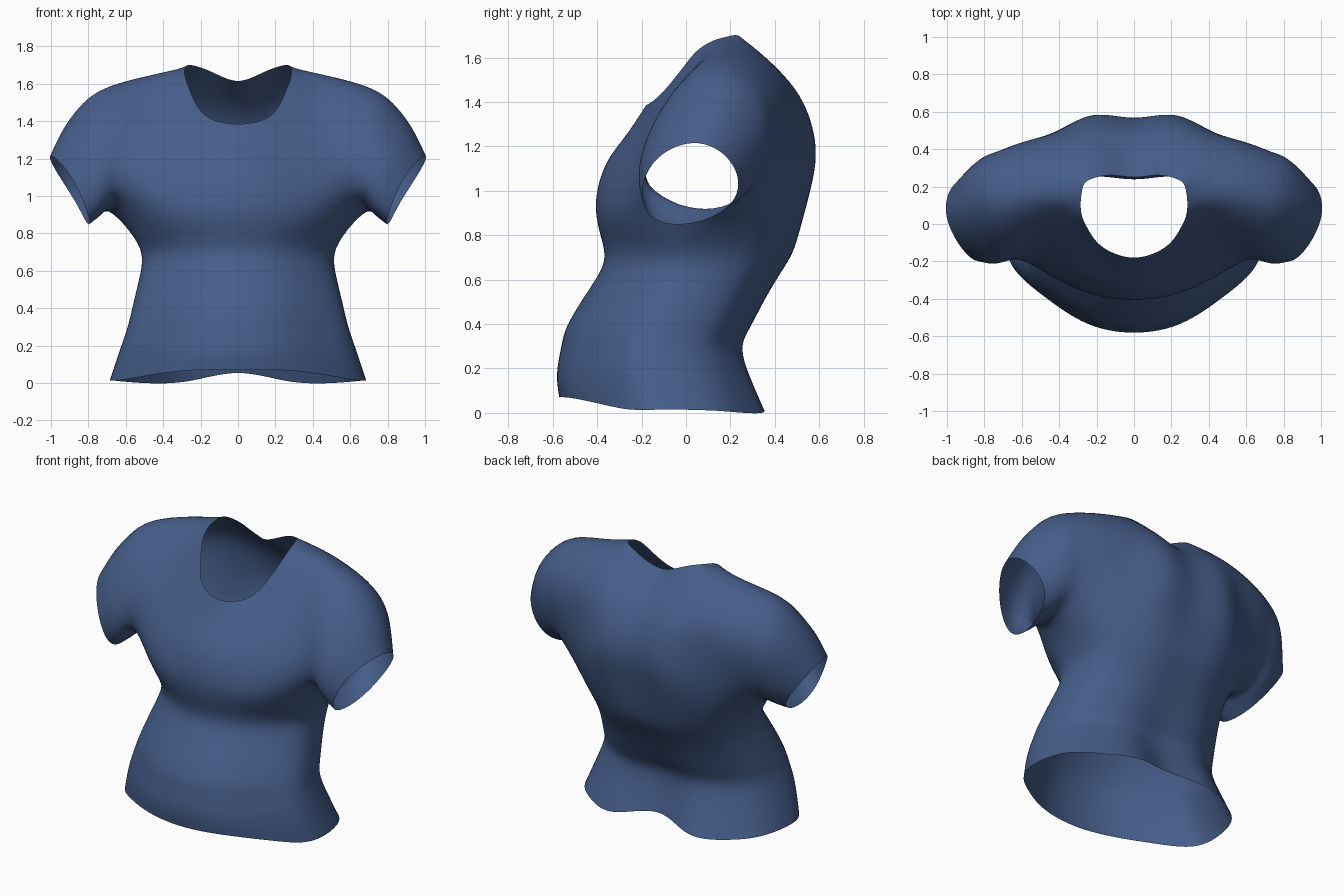
import bpy
import bmesh
from math import sin, cos, pi
from mathutils import Vector

cube = bpy.data.objects.get("Cube")
if cube:
    bpy.data.objects.remove(cube, do_unlink=True)

# Yoke rings for one half, running centre front -> shoulder -> centre back
neck_ring = [(0, -.18, 1.385), (.11, -.155, 1.4), (.2, -.095, 1.455), (.255, -.01, 1.56),
             (.28, .05, 1.63), (.285, .12, 1.675), (.275, .19, 1.695), (.25, .23, 1.7),
             (.18, .255, 1.68), (.1, .26, 1.645), (0, .25, 1.615)]
collar_ring = [(0, -.27, 1.25), (.16, -.25, 1.25), (.3, -.18, 1.3), (.4, -.07, 1.42),
               (.45, .03, 1.54), (.48, .14, 1.635), (.47, .28, 1.62), (.42, .39, 1.55),
               (.31, .46, 1.49), (.17, .49, 1.455), (0, .46, 1.45)]
shoulder_ring = [(0, -.36, 1.12), (.2, -.33, 1.12), (.4, -.25, 1.14), (.56, -.16, 1.25),
                 (.65, -.09, 1.4), (.71, .1, 1.57), (.7, .32, 1.5), (.62, .43, 1.35),
                 (.41, .49, 1.28), (.21, .58, 1.23), (0, .56, 1.23)]
chest_ring = [(0, -.405, .95), (.22, -.375, .94), (.42, -.29, .95), (.62, -.17, 1.03),
              (.75, -.165, 1.25), (.84, .09, 1.48), (.81, .345, 1.35), (.68, .34, 1.05),
              (.44, .47, 1.02), (.23, .565, 1.03), (0, .55, 1.03)]
yoke = [neck_ring, collar_ring, shoulder_ring, chest_ring]

# Sleeve rings share the armhole part of the chest ring and the underarm point
underarm = (.68, .1, .91)
armhole = chest_ring[3:8] + [underarm]
sleeve_middle = [(.72, -.175, .96), (.82, -.175, 1.18), (.925, .06, 1.36),
                 (.9, .275, 1.25), (.79, .285, 1.01), (.75, .07, .9)]
cuff = [(.8, -.165, .89), (.89, -.165, 1.1), (1, .03, 1.215),
        (.97, .2, 1.13), (.87, .22, .97), (.81, .05, .86)]
sleeve = [armhole, sleeve_middle, cuff]

# Body rings: height, half width, front y, back y, spine groove, front pointedness
body_sections = [
    (.8, .57, -.385, .525, .02, .3),
    (.68, .515, -.37, .475, .02, .4),
    (.55, .53, -.44, .395, .02, .6),
    (.4, .565, -.53, .32, .03, .8),
    (.3, .59, -.56, .28, .04, 1),
    (.18, .63, -.58, .31, .06, 1),
    (0, .685, -.57, .385, .1, 1),
]
hem_lift = [.07, .068, .04, .015, .015, .01, 0, .01, .055]
belly_shape = [1, .9, .61, .33]


def body_ring(height, width, front, back, groove, pointed):
    """Half an oval, pointed in front and fuller behind, from front to back."""
    ring = []
    middle, depth = (front + back) / 2, (back - front) / 2
    for i in range(9):
        angle = pi * i / 8
        x = width * sin(angle) if 0 < i < 8 else 0
        along = abs(cos(angle))
        if i < 4:
            along += (belly_shape[i] - along) * pointed
            y = middle - depth * along
        else:
            y = middle + depth * along ** .8
        if i == 8:
            y -= groove
        z = height if height else hem_lift[i]
        ring.append((x, y, z))
    return ring


body = [chest_ring[:4] + [underarm] + chest_ring[7:]]
body += [body_ring(*section) for section in body_sections]

bm = bmesh.new()
verts = {}


def vert(point, side):
    key = (round(point[0] * side, 4), round(point[1], 4), round(point[2], 4))
    if key not in verts:
        verts[key] = bm.verts.new(key)
    return verts[key]


def skin(rings, side, closed=False):
    """Join neighbouring rings with quads, facing outward on both sides."""
    for upper, lower in zip(rings, rings[1:]):
        count = len(upper)
        for i in range(count if closed else count - 1):
            j = (i + 1) % count
            corners = [vert(p, side) for p in (upper[i], lower[i], lower[j], upper[j])]
            bm.faces.new(corners if side > 0 else corners[::-1])


for side in (1, -1):
    skin(yoke, side)
    skin(body, side)
    skin(sleeve, side, closed=True)


def limit_point(v):
    """Where the subdivided surface puts this cage vertex."""
    if v.is_boundary:
        ends = [e.other_vert(v).co for e in v.link_edges if e.is_boundary]
        return (v.co * 4 + ends[0] + ends[1]) / 6
    n = len(v.link_edges)
    near = sum((e.other_vert(v).co for e in v.link_edges), Vector())
    across = Vector()
    for loop in v.link_loops:
        across += loop.link_loop_next.link_loop_next.vert.co
    return (v.co * n * n + near * 4 + across) / (n * (n + 5))


# Push the cage outward so that the smooth cloth passes through the chosen points
targets = {v: v.co.copy() for v in bm.verts}
for step in range(4):
    moves = {v: targets[v] - limit_point(v) for v in bm.verts}
    for v, move in moves.items():
        v.co += move

mesh = bpy.data.meshes.new("shirt")
bm.to_mesh(mesh)
bm.free()
shirt = bpy.data.objects.new("shirt", mesh)
bpy.context.collection.objects.link(shirt)

# Blue cloth
cloth = bpy.data.materials.new("blue cloth")
cloth.use_nodes = True
colour = (.06, .11, .252, 1)
cloth.diffuse_color = colour
shader = next(n for n in cloth.node_tree.nodes if n.type == 'BSDF_PRINCIPLED')
shader.inputs["Base Color"].default_value = colour
mesh.materials.append(cloth)

# Smooth surface
mesh.polygons.foreach_set("use_smooth", [True] * len(mesh.polygons))
subdivision = shirt.modifiers.new("smooth cloth", 'SUBSURF')
subdivision.levels = 3
subdivision.render_levels = 3
